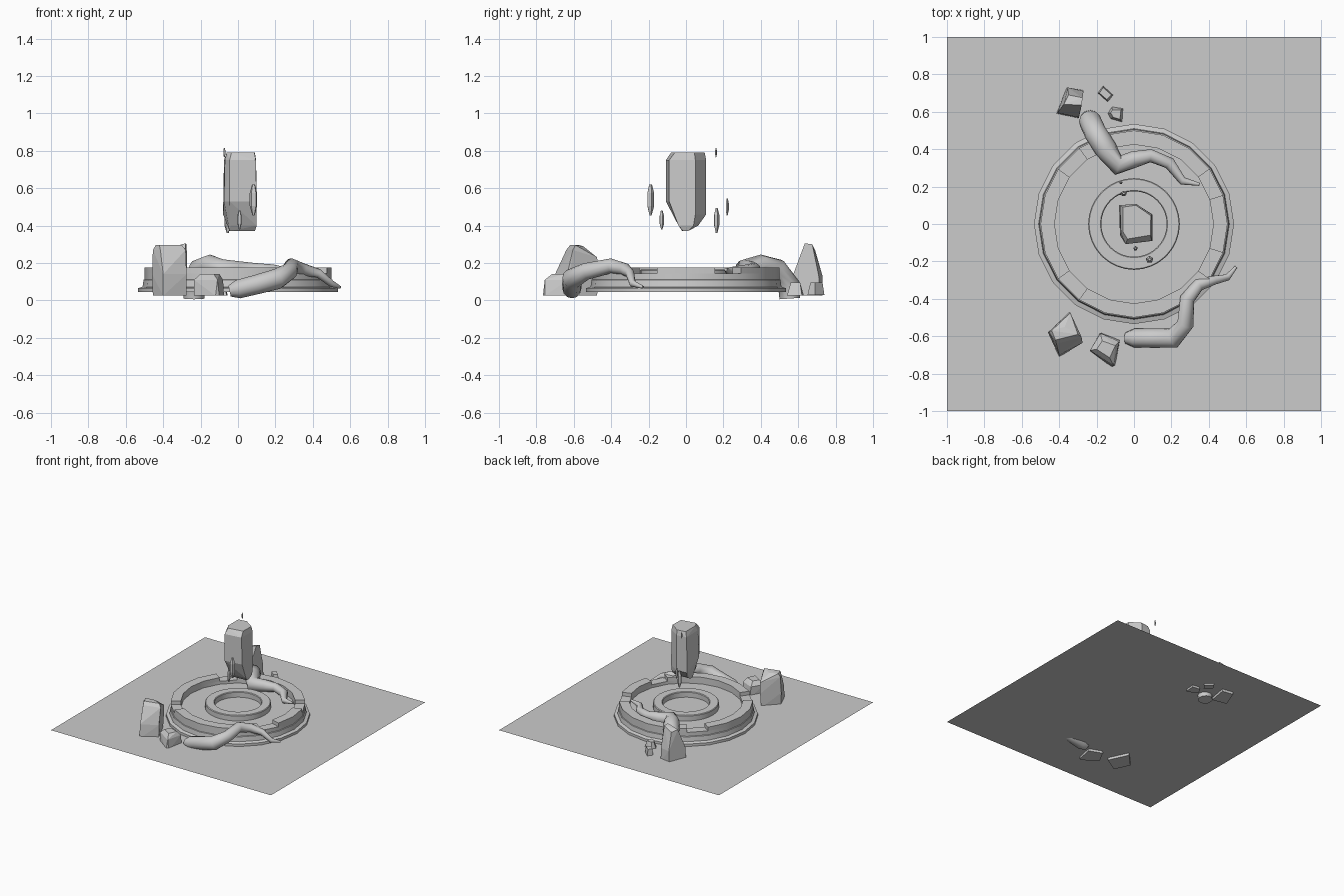
import bpy, bmesh
from math import cos, sin, radians
from mathutils import Vector

GROUND = 0.045


def add_object(name, bm, smooth=False):
    bmesh.ops.recalc_face_normals(bm, faces=bm.faces)
    me = bpy.data.meshes.new(name)
    bm.to_mesh(me)
    bm.free()
    ob = bpy.data.objects.new(name, me)
    bpy.context.collection.objects.link(ob)
    if smooth:
        bpy.ops.object.select_all(action='DESELECT')
        ob.select_set(True)
        bpy.context.view_layer.objects.active = ob
        bpy.ops.object.shade_smooth_by_angle(angle=radians(30))
    return ob


def lathe(name, profile, sides=20, start=0, count=None):
    """Turn a closed (r, z) profile; a partial turn gets end caps."""
    full = count is None
    count = sides if full else count
    bm = bmesh.new()
    rings = []
    for i in range(count if full else count + 1):
        a = radians(360 / sides * (start + i))
        rings.append([bm.verts.new((r * cos(a), r * sin(a), z)) for r, z in profile])
    n = len(profile)
    for i in range(count):
        a, b = rings[i], rings[(i + 1) % len(rings)]
        for j in range(n):
            k = (j + 1) % n
            bm.faces.new((a[j], b[j], b[k], a[k]))
    if not full:
        bm.faces.new(rings[0])
        bm.faces.new(rings[-1])
    return add_object(name, bm, True)


def hull(name, rings):
    """Convex faceted solid through (z, outline) rings."""
    bm = bmesh.new()
    for z, outline in rings:
        for p in outline:
            bm.verts.new((p[0], p[1], p[2] if len(p) > 2 else z))
    res = bmesh.ops.convex_hull(bm, input=bm.verts)
    loose = [v for v in bm.verts if not v.link_faces]
    bmesh.ops.delete(bm, geom=loose, context='VERTS')
    bmesh.ops.dissolve_limit(bm, angle_limit=radians(4), verts=bm.verts, edges=bm.edges)
    return add_object(name, bm)


def root(name, points):
    """Tapered tube through (x, y, z, radius) points."""
    cu = bpy.data.curves.new(name, 'CURVE')
    cu.dimensions = '3D'
    cu.bevel_depth = 1.0
    cu.bevel_resolution = 4
    cu.use_fill_caps = True
    sp = cu.splines.new('POLY')
    sp.points.add(len(points) - 1)
    for p, (x, y, z, r) in zip(sp.points, points):
        p.co = (x, y, z, 1)
        p.radius = r
    sp.use_smooth = True
    ob = bpy.data.objects.new(name, cu)
    bpy.context.collection.objects.link(ob)
    bpy.ops.object.select_all(action='DESELECT')
    ob.select_set(True)
    bpy.context.view_layer.objects.active = ob
    bpy.ops.object.convert(target='MESH')
    bpy.ops.object.shade_smooth_by_angle(angle=radians(50))


# Ground sheet
bm = bmesh.new()
bmesh.ops.create_grid(bm, x_segments=1, y_segments=1, size=1)
bmesh.ops.translate(bm, verts=bm.verts, vec=(0, 0, GROUND))
add_object("ground_sheet", bm)

# Stepped round platform with a sunken floor
lathe("platform_rim", [(0.535, GROUND), (0.535, 0.065), (0.51, 0.073), (0.505, 0.11),
                       (0.50, 0.113), (0.50, 0.145), (0.425, 0.145), (0.425, GROUND)])
bm = bmesh.new()
bmesh.ops.create_circle(bm, cap_ends=True, segments=20, radius=0.43)
bmesh.ops.translate(bm, verts=bm.verts, vec=(0, 0, 0.12))
add_object("platform_floor", bm)
lathe("inner_ring", [(0.245, 0.118), (0.245, 0.16), (0.24, 0.165), (0.18, 0.165),
                     (0.175, 0.16), (0.175, 0.118)], 32)

# Raised kerb blocks with four gaps
for start, count in ((-1, 2), (2, 5), (8, 4), (13, 5)):
    lathe("kerb_block", [(0.50, 0.143), (0.50, 0.175), (0.425, 0.175), (0.425, 0.143)],
          20, start, count)

# Floating crystal
hull("crystal", [
    (0.37, [(-0.045, 0.01), (0.09, 0.01), (0.09, -0.015), (-0.045, -0.02)]),
    (0.40, [(-0.05, 0.06), (0.02, 0.065), (0.1, 0.04), (0.1, -0.04), (-0.04, -0.04)]),
    (0.46, [(-0.08, 0.1), (0.01, 0.108), (0.1, 0.05)]),
    (0.53, [(0.1, -0.09), (-0.045, -0.108), (-0.075, -0.06)]),
    (0.75, [(-0.075, 0.1), (0.01, 0.108), (0.097, 0.05), (0.095, -0.09), (-0.045, -0.108),
            (-0.07, -0.05)]),
    (0.79, [(-0.06, 0.09), (0.01, 0.1), (0.09, 0.045), (0.088, -0.06), (-0.035, -0.08),
            (-0.06, -0.04)])])

# Small shards drifting around it: x, y, low z, high z, half widths
for x, y, z0, z1, wx, wy in ((0.083, -0.19, 0.455, 0.62, 0.021, 0.02),
                             (0.008, -0.13, 0.38, 0.48, 0.012, 0.013),
                             (-0.055, 0.163, 0.36, 0.495, 0.018, 0.015),
                             (-0.07, 0.22, 0.455, 0.545, 0.009, 0.009),
                             (-0.073, 0.16, 0.765, 0.815, 0.006, 0.005)):
    h = z1 - z0
    six = [(cos(radians(a)), sin(radians(a))) for a in range(20, 380, 72)]
    hull("shard", [(z0 + t * h, [(x + s * wx * c, y + s * wy * d) for c, d in six])
                   for t, s in ((0, 0.3), (0.3, 1), (0.72, 1), (1, 0.4))])

# Rocks
hull("rock_front_tall", [
    (0.025, [(-0.455, -0.585), (-0.35, -0.475), (-0.275, -0.635), (-0.40, -0.71)]),
    (0.14, [(-0.46, -0.58), (-0.345, -0.47), (-0.275, -0.635), (-0.40, -0.70)]),
    (0.27, [(-0.455, -0.575), (-0.34, -0.475, 0.23), (-0.28, -0.605), (-0.415, -0.64)]),
    (0.295, [(-0.44, -0.57), (-0.42, -0.62), (-0.30, -0.59), (-0.37, -0.55, 0.29)])])
hull("rock_front_low", [
    (0.025, [(-0.235, -0.68), (-0.18, -0.58), (-0.075, -0.62), (-0.10, -0.755), (-0.12, -0.765)]),
    (0.11, [(-0.235, -0.675), (-0.18, -0.585), (-0.08, -0.63), (-0.11, -0.755)]),
    (0.142, [(-0.20, -0.67), (-0.17, -0.625), (-0.10, -0.65), (-0.13, -0.715)])])
hull("rock_back_tall", [
    (0.025, [(-0.415, -0.59 + 1.18), (-0.36, 0.73), (-0.27, 0.715), (-0.295, 0.565)]),
    (0.13, [(-0.41, 0.595), (-0.355, 0.73), (-0.27, 0.71), (-0.295, 0.57)]),
    (0.30, [(-0.375, 0.64, 0.28), (-0.35, 0.69, 0.27), (-0.275, 0.675), (-0.28, 0.635, 0.305)])])
hull("rock_back_low", [
    (0.025, [(-0.145, 0.59), (-0.12, 0.63), (-0.055, 0.62), (-0.06, 0.54), (-0.13, 0.56)]),
    (0.095, [(-0.125, 0.595), (-0.115, 0.61), (-0.07, 0.61), (-0.075, 0.56), (-0.11, 0.57)])])
hull("rock_back_small", [
    (0.03, [(-0.195, 0.70), (-0.165, 0.74), (-0.11, 0.69), (-0.14, 0.65)]),
    (0.095, [(-0.185, 0.70), (-0.165, 0.73), (-0.12, 0.69), (-0.145, 0.665)])])

# Roots creeping over the rim
root("root_back", [(-0.235, 0.555, 0.01, 0.055), (-0.235, 0.55, 0.08, 0.06),
                   (-0.205, 0.485, 0.165, 0.06), (-0.15, 0.40, 0.185, 0.06),
                   (-0.085, 0.315, 0.165, 0.055), (0.0, 0.345, 0.165, 0.045),
                   (0.09, 0.365, 0.165, 0.035), (0.19, 0.325, 0.16, 0.032),
                   (0.26, 0.23, 0.155, 0.022), (0.35, 0.212, 0.165, 0.008)])
root("root_front", [(-0.045, -0.61, 0.05, 0.03), (0.0, -0.61, 0.06, 0.05),
                    (0.1, -0.61, 0.085, 0.052), (0.21, -0.61, 0.115, 0.055),
                    (0.275, -0.535, 0.155, 0.045), (0.285, -0.40, 0.185, 0.04),
                    (0.345, -0.325, 0.165, 0.034), (0.43, -0.30, 0.145, 0.024),
                    (0.50, -0.285, 0.09, 0.018), (0.545, -0.23, 0.07, 0.008)])
